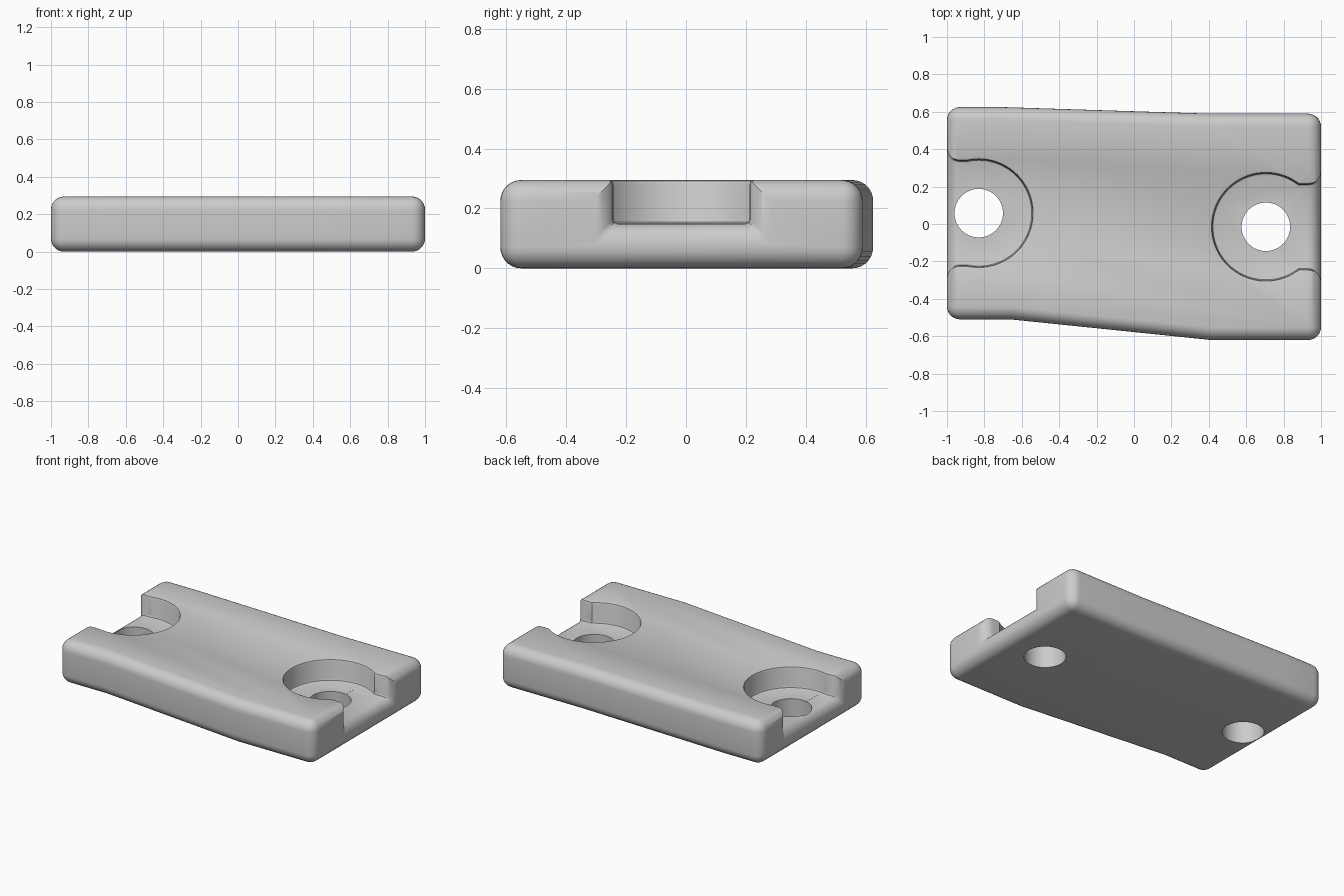
import bpy, bmesh, math

cube = bpy.data.objects.get("Cube")
if cube:
    bpy.data.objects.remove(cube, do_unlink=True)

TOP, FLOOR, ROUND = 0.295, 0.15, 0.07

grey = bpy.data.materials.new("plain grey")
grey.use_nodes = True
colour = (0.6, 0.6, 0.6, 1)
grey.diffuse_color = colour
grey.node_tree.nodes["Principled BSDF"].inputs["Base Color"].default_value = colour


def loft(name, rings, bevel=0):
    """Closed solid through rings of equal point count; optionally round its sharp edges."""
    bm = bmesh.new()
    loops = [[bm.verts.new(p) for p in ring] for ring in rings]
    n = len(loops[0])
    for low, high in zip(loops, loops[1:]):
        for i in range(n):
            j = (i + 1) % n
            bm.faces.new((low[i], low[j], high[j], high[i]))
    bm.faces.new(loops[0][::-1])
    bm.faces.new(loops[-1])
    bmesh.ops.recalc_face_normals(bm, faces=bm.faces)
    if bevel:
        sharp = [e for e in bm.edges if e.calc_face_angle() > 0.5]
        bmesh.ops.bevel(bm, geom=sharp, offset=bevel, segments=7, profile=0.5, affect='EDGES')
    mesh = bpy.data.meshes.new(name)
    bm.to_mesh(mesh)
    bm.free()
    obj = bpy.data.objects.new(name, mesh)
    bpy.context.collection.objects.link(obj)
    mesh.materials.append(grey)
    return obj


def circle(cx, cy, r, z, n):
    return [(cx + r * math.cos(math.tau * i / n), cy + r * math.sin(math.tau * i / n), z)
            for i in range(n)]


def cut(target, cutter):
    cutter.hide_render = True
    mod = target.modifiers.new("cut", 'BOOLEAN')
    mod.operation, mod.solver, mod.object = 'DIFFERENCE', 'EXACT', cutter
    bpy.context.view_layer.objects.active = target
    bpy.ops.object.modifier_apply(modifier=mod.name)
    bpy.data.objects.remove(cutter, do_unlink=True)


# Plate with slightly skewed sides and rounded edges
outline = [(-1, -0.51), (-0.66, -0.51), (0.41, -0.62), (1, -0.62),
           (1, 0.59), (0.4, 0.59), (-0.7, 0.625), (-1, 0.625)]
plate = loft("plate", [[(x, y, z) for x, y in outline] for z in (0, TOP)], ROUND)

# Pocket wall: small fillet at the floor, small round at the rim (offset, height)
wall = [(-0.015, FLOOR), (-0.004, FLOOR + 0.004), (0, FLOOR + 0.015),
        (0, TOP - 0.015), (0.004, TOP - 0.004), (0.016, TOP + 0.001), (0.016, TOP + 0.1)]


def mouth_ring(x, cy, half, flare):
    side = [(half + d + flare, z - 0.0005 - (flare if i < 3 else 0))
            for i, (d, z) in enumerate(wall)]
    return [(x, cy + d, z) for d, z in side] + [(x, cy - d, z) for d, z in reversed(side)]


# Each end: round pocket, flared mouth through the end face, bolt hole
for side, cx, cy, half in ((-1, -0.83, 0.058, 0.28), (1, 0.705, -0.015, 0.2275)):
    cut(plate, loft("pocket_cutter", [circle(cx, cy, 0.287 + d, z, 72) for d, z in wall]))
    rings = [mouth_ring(cx + side * 0.03, cy, half, 0)]
    for k in range(8):
        a = math.pi / 2 * k / 7
        rings.append(mouth_ring(side * (1 - ROUND + ROUND * math.sin(a)), cy, half,
                                ROUND * (1 - math.cos(a))))
    rings.append(mouth_ring(side * 1.1, cy, half, ROUND))
    cut(plate, loft("mouth_cutter", rings))
    cut(plate, loft("hole_cutter", [circle(cx, cy, 0.13, z, 32) for z in (-0.1, 0.4)]))

# Smooth shading with crisp edges
bpy.ops.object.select_all(action='DESELECT')
plate.select_set(True)
bpy.context.view_layer.objects.active = plate
bpy.ops.object.shade_smooth_by_angle(angle=math.radians(35))
